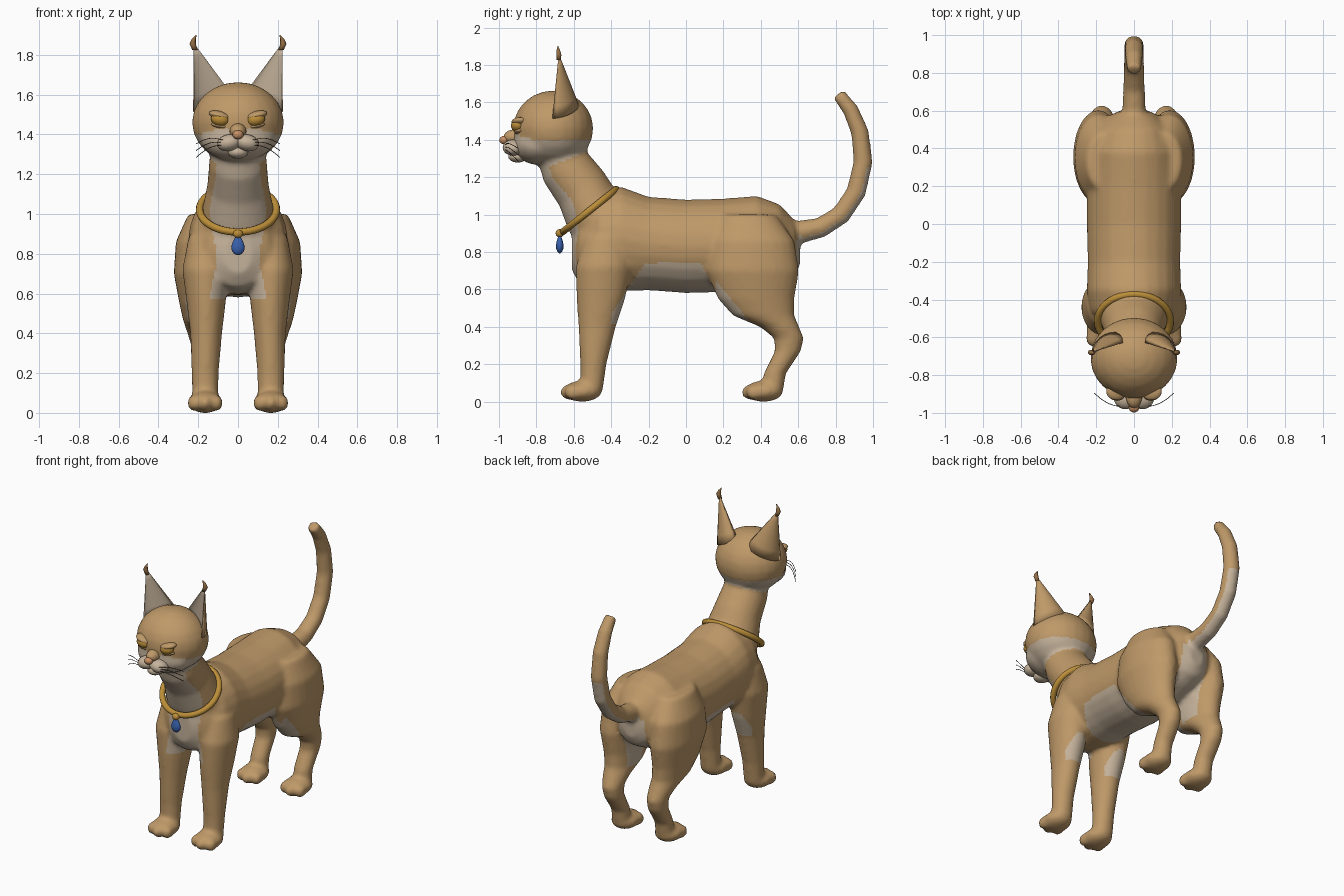
import bpy, bmesh, math
from mathutils import Vector, Matrix

cube = bpy.data.objects.get("Cube")
if cube:
    bpy.data.objects.remove(cube)


def material(name, rgb):
    m = bpy.data.materials.new(name)
    m.use_nodes = True
    m.diffuse_color = (*rgb, 1)
    m.node_tree.nodes["Principled BSDF"].inputs["Base Color"].default_value = (*rgb, 1)
    return m


TAN = material("tan fur", (0.52, 0.32, 0.14))
CREAM = material("cream fur", (0.56, 0.45, 0.33))
GOLD = material("gold", (0.50, 0.27, 0.04))
BLUE = material("blue gem", (0.04, 0.12, 0.42))
PINK = material("nose pink", (0.58, 0.28, 0.13))
DARK = material("dark whisker", (0.04, 0.03, 0.025))
BROWN = material("brown tuft", (0.30, 0.16, 0.06))


def finish(bm, name, *mats):
    bmesh.ops.recalc_face_normals(bm, faces=bm.faces)
    me = bpy.data.meshes.new(name)
    bm.to_mesh(me)
    bm.free()
    for m in mats:
        me.materials.append(m)
    me.shade_smooth()
    ob = bpy.data.objects.new(name, me)
    bpy.context.collection.objects.link(ob)
    return ob


def ball(bm, center, size, tilt=0.0, segs=24):
    mat = Matrix.Translation(center) @ Matrix.Rotation(tilt, 4, 'Y') @ Matrix.Diagonal((*size, 1))
    bmesh.ops.create_uvsphere(bm, u_segments=segs, v_segments=segs // 2, radius=1, matrix=mat)


def skin_rings(bm, rings):
    faces = []
    n = len(rings[0])
    for a, b in zip(rings, rings[1:]):
        faces += [bm.faces.new((a[i], a[(i + 1) % n], b[(i + 1) % n], b[i])) for i in range(n)]
    bm.faces.new(rings[0][::-1])
    bm.faces.new(rings[-1])
    return faces


def loft(bm, stations, across=None, segs=24):
    """Elliptical rings through (x, y, z, half width, half depth)."""
    pts = [Vector(s[:3]) for s in stations]
    rings = []
    for i, s in enumerate(stations):
        step = pts[min(i + 1, len(pts) - 1)] - pts[max(i - 1, 0)]
        v = Vector(across) if across else step.cross(Vector((1, 0, 0)))
        v.normalize()
        rings.append([bm.verts.new(pts[i] + Vector((s[3] * math.cos(a), 0, 0)) + v * s[4] * math.sin(a))
                      for a in (math.tau * k / segs for k in range(segs))])
    skin_rings(bm, rings)


# Body: overlapping volumes fused into one skin
bm = bmesh.new()
torso = [(-.61, .80, .07, .10), (-.57, .82, .16, .19), (-.46, .86, .235, .265), (-.35, .87, .25, .28),
         (-.2, .845, .245, .25), (0, .83, .25, .25), (.2, .835, .25, .25), (.38, .84, .24, .26),
         (.5, .84, .2, .215), (.58, .82, .12, .15), (.61, .8, .05, .07)]
loft(bm, [(0, *t) for t in torso], (0, 0, 1))
neck = [(-.42, .95, .2, .2), (-.5, 1.02, .18, .165), (-.56, 1.14, .155, .15),
        (-.65, 1.26, .145, .14), (-.7, 1.4, .13, .13)]
loft(bm, [(0, *t) for t in neck], (0, .78, .62))
tail = [(.5, .89, .07, .07), (.6, .905, .062, .062), (.72, .93, .058, .055), (.83, 1.0, .055, .053),
        (.91, 1.12, .054, .053), (.947, 1.28, .052, .052), (.93, 1.44, .05, .048),
        (.88, 1.56, .046, .043), (.815, 1.645, .04, .036)]
loft(bm, [(0, *t) for t in tail], segs=16)
ball(bm, (0, -.71, 1.46), (.232, .215, .203))
ball(bm, (0, -.79, 1.38), (.19, .135, .115))

foreleg = [(.16, -.42, .88, .09, .12), (.165, -.44, .72, .115, .15), (.16, -.455, .55, .098, .13),
           (.16, -.475, .4, .08, .1), (.165, -.495, .2, .068, .07), (.165, -.505, .06, .066, .06)]
hindleg = [(.16, .33, 1.0, .09, .15), (.185, .35, .86, .128, .23), (.19, .355, .7, .133, .25),
           (.185, .375, .55, .11, .205), (.18, .415, .46, .095, .165), (.175, .5, .4, .08, .105),
           (.17, .55, .34, .066, .08), (.168, .545, .27, .062, .07), (.165, .475, .15, .06, .06),
           (.165, .465, .06, .06, .055)]
for side in (-1, 1):
    for leg, paw_y in ((foreleg, -.555), (hindleg, .415)):
        loft(bm, [(side * x, y, z, w, d) for x, y, z, w, d in leg], (0, 1, 0))
        ball(bm, (side * .165, paw_y, .055), (.088, .105, .056))
        for dx in (-.055, 0, .055):
            ball(bm, (side * .165 + dx, paw_y - .07 + abs(dx) * .4, .05), (.036, .05, .042), segs=12)
body = finish(bm, "body", TAN, CREAM)
fuse = body.modifiers.new("fuse", 'REMESH')
fuse.mode = 'VOXEL'
fuse.voxel_size = .0145
relax = body.modifiers.new("relax", 'SMOOTH')
relax.factor = .5
relax.iterations = 6
bpy.context.view_layer.update()
skin = bpy.data.meshes.new_from_object(body.evaluated_get(bpy.context.evaluated_depsgraph_get()))
body.modifiers.clear()
body.data = skin


# Cream markings on the jaw, throat, chest, belly and tail
def is_cream(c, n):
    x, y, z = abs(c.x), c.y, c.z
    if y > .6 and z < 1.25 and x < .07:
        return n.y * .7 - n.z * .7 > .45
    if z > 1.2 and y < -.48 and z > 1.25 + .4 * (y + .75):
        return z < 1.395 + max(0, -y - .8) * .3 and not (x < .04 and z > 1.42)
    if y < -.48 and z > .57 and n.y < -.2:
        return x < .125 + .015 * math.sin(z * 14)
    if -.4 < y < .36 and z > .42:
        arch = .74 - max(0, -.22 - y) * 1.5 - max(0, y - .08) * (1.9 if y < .16 else 1.2)
        return z < min(arch, .74)
    return y >= .36 and x < .1 and .45 < z < .86


for p in skin.polygons:
    p.material_index = int(is_cream(p.center, p.normal))
skin.shade_smooth()

# Muzzle, chin, bridge and nose
bm = bmesh.new()
for side in (-1, 1):
    ball(bm, (side * .045, -.925, 1.358), (.062, .055, .042), side * .2)
ball(bm, (0, -.9, 1.31), (.05, .05, .032))
finish(bm, "muzzle", CREAM)
bm = bmesh.new()
ball(bm, (0, -.915, 1.415), (.042, .06, .04))
finish(bm, "nose_bridge", TAN)
bm = bmesh.new()
ball(bm, (0, -.972, 1.398), (.028, .026, .023), segs=16)
finish(bm, "nose", PINK)

for side, label in ((1, "left"), (-1, "right")):
    # Eye with a slanted upper lid and a slim lower lid
    bm = bmesh.new()
    ball(bm, (side * .09, -.9, 1.475), (.046, .036, .034), side * -.2)
    finish(bm, label + "_eye", GOLD)
    bm = bmesh.new()
    ball(bm, (side * .092, -.887, 1.495), (.056, .046, .022), side * -.25)
    ball(bm, (side * .09, -.885, 1.443), (.046, .034, .013), side * -.2)
    finish(bm, label + "_eyelids", TAN)

    # Ear shell, bulging behind and hollow in front
    bm = bmesh.new()
    base, tip = Vector((side * .128, -.668, 1.56)), Vector((side * .22, -.68, 1.85))
    wide, back = Vector((side * .09, -.045, -.045)), Vector((side * .3, .95, 0))
    rings, n = [], 20
    for s in (0, .2, .4, .6, .8, 1):
        ring = []
        for k in range(n):
            a = math.tau * k / n
            depth = .085 * math.sin(a) if k < n / 2 else -.03 * math.sin(a)
            ring.append(bm.verts.new(base.lerp(tip, s) + (wide * math.cos(a) + back * depth) * (1.04 - s)))
        rings.append(ring)
    for i, f in enumerate(skin_rings(bm, rings)):
        f.material_index = int(i % n >= n // 2)
    finish(bm, label + "_ear", TAN, CREAM)

    # Curled ear tuft
    bm = bmesh.new()
    loft(bm, [(side * .217, -.68, 1.825, .013, .013), (side * .228, -.68, 1.855, .016, .014),
              (side * .222, -.683, 1.88, .01, .009), (side * .21, -.685, 1.9, .002, .002)], segs=10)
    finish(bm, label + "_ear_tuft", BROWN)

    # Whiskers
    curve = bpy.data.curves.new(label + "_whiskers", 'CURVE')
    curve.dimensions = '3D'
    curve.bevel_depth = .0018
    curve.bevel_resolution = 1
    for k in range(3):
        line = curve.splines.new('POLY')
        line.points.add(6)
        for j, p in enumerate(line.points):
            t = j / 6
            p.co = (side * (.07 + .14 * t), -.965 + .07 * t * t,
                    1.37 - .012 * k + .02 * math.sin(t * 3) - t * (.02 + .022 * k), 1)
    curve.materials.append(DARK)
    bpy.context.collection.objects.link(bpy.data.objects.new(label + "_whiskers", curve))

# Collar: a tilted ring around the base of the neck
bm = bmesh.new()
rings, n = [], 48
center, slope = Vector((0, -.515, 1.022)), Vector((0, .78, .62))
for i in range(n):
    a = math.tau * i / n
    out = Vector((math.cos(a), 0, 0)) + slope * math.sin(a)
    spot = center + Vector((.193 * math.cos(a), 0, 0)) + slope * (.182 * math.sin(a))
    up = Vector((0, -.62, .78))
    rings.append([bm.verts.new(spot + (out * math.cos(b) + up * math.sin(b)) * .019)
                  for b in (math.tau * k / 10 for k in range(10))])
for i in range(n):
    r, q = rings[i], rings[(i + 1) % n]
    for k in range(10):
        bm.faces.new((r[k], r[(k + 1) % 10], q[(k + 1) % 10], q[k]))
finish(bm, "collar", GOLD)

# Pendant: bead and hanging drop
bm = bmesh.new()
ball(bm, (0, -.675, .9), (.025, .022, .022), segs=16)
finish(bm, "pendant_bead", GOLD)
bm = bmesh.new()
drop = [(.895, .008), (.875, .018), (.855, .028), (.835, .034), (.815, .031), (.8, .02), (.793, .006)]
loft(bm, [(0, -.675, z, r, r * .6) for z, r in drop], (0, 1, 0), 16)
finish(bm, "pendant_drop", BLUE)
